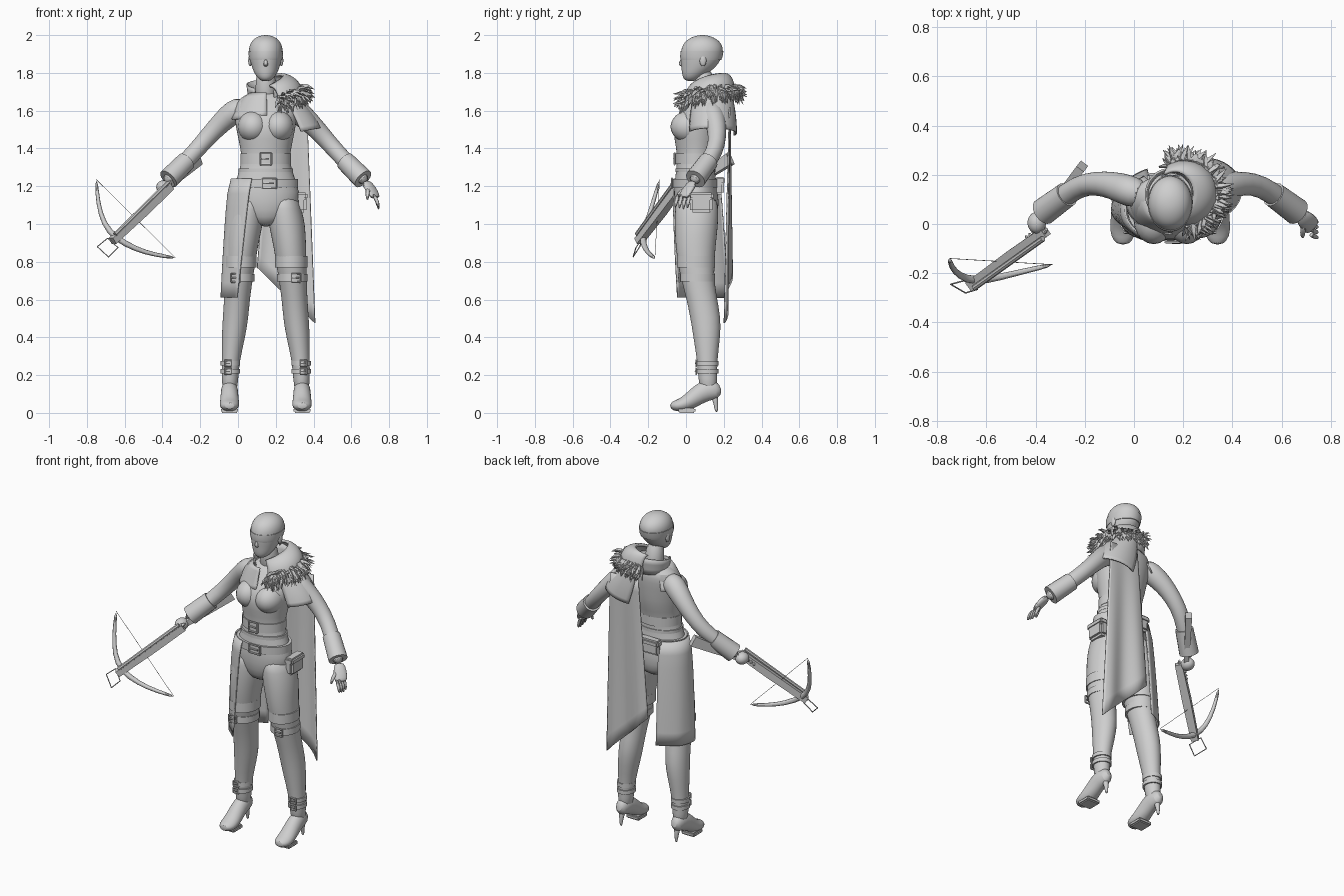
import bpy, bmesh, math, random
from mathutils import Vector, Matrix

random.seed(4)
cube = bpy.data.objects.get("Cube")
if cube:
    bpy.data.objects.remove(cube)

MID = 0.147                      # x of the body's centre plane
X, Y, Z = Vector((1, 0, 0)), Vector((0, 1, 0)), Vector((0, 0, 1))
clay = bpy.data.materials.new("clay_grey")
clay.use_nodes = True
COLOUR = (0.62, 0.62, 0.62, 1)
clay.diffuse_color = COLOUR
clay.node_tree.nodes["Principled BSDF"].inputs["Base Color"].default_value = COLOUR


def finish(bm, name, subdiv=0, thick=0, smooth=True):
    bmesh.ops.recalc_face_normals(bm, faces=bm.faces)
    mesh = bpy.data.meshes.new(name)
    bm.to_mesh(mesh)
    bm.free()
    mesh.materials.append(clay)
    obj = bpy.data.objects.new(name, mesh)
    bpy.context.scene.collection.objects.link(obj)
    if thick:
        obj.modifiers.new("thickness", "SOLIDIFY").thickness = thick
    if subdiv:
        obj.modifiers.new("rounding", "SUBSURF").levels = subdiv
        obj.modifiers["rounding"].render_levels = subdiv
    if smooth:
        bpy.ops.object.select_all(action="DESELECT")
        obj.select_set(True)
        bpy.context.view_layer.objects.active = obj
        bpy.ops.object.shade_smooth_by_angle(angle=math.radians(40))


def add_sweep(bm, rows, sides=16, ref=Y, flat=False):
    """Elliptical rings (x, y, z, rx, ry) skinned along their centres."""
    centres = [Vector(r[:3]) for r in rows]
    rings = []
    for i, row in enumerate(rows):
        t = Z if flat else (centres[min(i + 1, len(rows) - 1)] - centres[max(i - 1, 0)]).normalized()
        u = ref.cross(t).normalized()
        v = t.cross(u)
        ring = []
        for k in range(sides):
            a = math.tau * (k + 0.5) / sides
            ring.append(bm.verts.new(centres[i] + u * row[3] * math.cos(a) + v * row[-1] * math.sin(a)))
        rings.append(ring)
    for low, high in zip(rings, rings[1:]):
        for k in range(sides):
            j = (k + 1) % sides
            bm.faces.new((low[k], low[j], high[j], high[k]))
    bm.faces.new(rings[0])
    bm.faces.new(rings[-1])


def sweep(name, rows, sides=16, ref=Y, flat=False, subdiv=1):
    bm = bmesh.new()
    add_sweep(bm, rows, sides, ref, flat)
    finish(bm, name, subdiv)


def sheet(name, point, nu, nv, thick=0.008):
    """Cloth surface from point(u, v) with u and v in 0..1."""
    bm = bmesh.new()
    grid = [[bm.verts.new(point(i / nu, j / nv)) for j in range(nv + 1)] for i in range(nu + 1)]
    for i in range(nu):
        for j in range(nv):
            bm.faces.new((grid[i][j], grid[i + 1][j], grid[i + 1][j + 1], grid[i][j + 1]))
    finish(bm, name, 0, thick)


def ball(name, centre, size):
    bm = bmesh.new()
    bmesh.ops.create_uvsphere(bm, u_segments=20, v_segments=12, radius=1,
                              matrix=Matrix.Translation(centre) @ Matrix.Diagonal((*size, 1)))
    finish(bm, name)


def box(name, centre, size):
    bm = bmesh.new()
    bmesh.ops.create_cube(bm, size=1, matrix=Matrix.Translation(centre) @ Matrix.Diagonal((*size, 1)))
    bmesh.ops.bevel(bm, geom=bm.edges[:], offset=min(size) * 0.25, segments=2, affect="EDGES")
    finish(bm, name)


def rods(name, segments, radius, sides=6):
    bm = bmesh.new()
    for a, b in segments:
        ref = Y if abs((Vector(b) - Vector(a)).normalized().y) < 0.8 else Z
        add_sweep(bm, [(*a, radius), (*b, radius)], sides, ref)
    finish(bm, name)


def buckle(name, x, y, z, w, h):
    c = [(x - w, y, z - h), (x + w, y, z - h), (x + w, y, z + h), (x - w, y, z + h)]
    prong = [((x - w, y, z), (x + w * 0.6, y - 0.003, z))]
    rods(name, list(zip(c, c[1:] + c[:1])) + prong, 0.005)


def lerp(a, b, t):
    return a + (b - a) * t


def band(name, x, y, z, rx, ry, half):
    e = 0.006
    sweep(name, [(x, y, z - half, rx - e, ry - e), (x, y, z - half, rx, ry),
                 (x, y, z + half, rx, ry), (x, y, z + half, rx - e, ry - e)], 32, flat=True, subdiv=0)


# Head, neck and blindfold
sweep("head", [(MID, y, z, rx, ry) for z, y, rx, ry in (
    (1.755, .025, .025, .03), (1.785, .038, .055, .06), (1.83, .068, .075, .093), (1.88, .08, .088, .112),
    (1.93, .087, .093, .114), (1.97, .087, .076, .092), (1.993, .087, .045, .05), (2, .087, .012, .015))],
    20, flat=True, subdiv=2)
sweep("blindfold", [(MID, .0795, 1.868, .086, .107), (MID, .081, 1.885, .09, .113),
                    (MID, .085, 1.915, .092, .114)], 32, flat=True, subdiv=0)
sweep("neck", [(MID, .11, 1.64, .065), (MID, .105, 1.73, .053), (MID, .085, 1.82, .053)])
sweep("nose", [(MID, -.015, 1.88, .008, .01), (MID, -.026, 1.855, .011, .014), (MID, -.027, 1.84, .014, .012),
               (MID, -.015, 1.832, .01, .008)], 8, flat=True)
ball("lips", (MID, -.012, 1.806), (.022, .009, .008))
for side in (-1, 1):
    ball("ear", (MID + side * .083, .09, 1.865), (.01, .018, .03))

# Torso
sweep("torso", [(MID, y, z, rx, ry) for z, y, rx, ry in (
    (.985, .06, .05, .07), (1.03, .06, .13, .108), (1.12, .055, .193, .122), (1.22, .05, .165, .112),
    (1.3, .05, .133, .1), (1.37, .055, .128, .102), (1.45, .06, .147, .123), (1.53, .06, .162, .132),
    (1.61, .09, .172, .112), (1.665, .115, .145, .087), (1.7, .115, .08, .065))], 24, flat=True)
for side in (-1, 1):
    ball("bust", (MID + side * .067, .018, 1.515), (.082, .1, .085))
band("corset_belt", MID, .052, 1.345, .135, .108, .028)
band("corset_hem", MID, .05, 1.285, .145, .107, .01)
band("hip_belt", MID, .05, 1.215, .172, .12, .024)
buckle("corset_buckle", MID, -.06, 1.345, .03, .03)
buckle("hip_buckle", MID + .02, -.074, 1.215, .038, .026)
box("hip_pouch", (.335, .08, 1.11), (.055, .12, .1))
box("hip_pouch_flap", (.338, .08, 1.148), (.06, .13, .04))
box("back_pouch", (MID - .02, .175, 1.2), (.14, .05, .09))
box("back_pouch_flap", (MID - .02, .18, 1.23), (.15, .055, .04))

# Legs, shoes and straps
for side in (-1, 1):
    tag = "left_" if side > 0 else "right_"
    sweep(tag + "leg", [(MID + side * dx, y, z, rx, ry) for z, dx, y, rx, ry in (
        (1.16, .09, .055, .075, .105), (1.08, .098, .057, .092, .117), (1, .112, .055, .099, .117),
        (.88, .128, .05, .087, .108), (.74, .14, .055, .078, .092), (.62, .151, .08, .069, .082),
        (.5, .16, .105, .069, .082), (.4, .171, .11, .063, .072), (.28, .185, .112, .048, .054),
        (.18, .19, .115, .045, .05), (.1, .19, .12, .038, .045))], 18, flat=True)
    band(tag + "shorts_hem", MID + side * .135, .053, .8, .086, .101, .03)
    band(tag + "thigh_strap", MID + side * .141, .06, .715, .081, .093, .02)
    buckle(tag + "thigh_buckle", MID + side * .16, -.035, .715, .025, .022)
    foot = MID + side * .192
    sweep(tag + "shoe", [(foot, y, z, rx, rz) for y, z, rx, rz in (
        (.185, .13, .015, .02), (.165, .12, .038, .05), (.11, .125, .046, .06), (.05, .085, .048, .05),
        (0, .048, .053, .042), (-.05, .036, .052, .032), (-.085, .038, .024, .018))], 16, Z)
    sweep(tag + "heel", [(foot, .15, .1, .026), (foot, .158, .05, .011), (foot, .162, 0, .009)], 10)
    box(tag + "sole", (foot, .005, .013), (.09, .09, .026))
    for z in (.22, .262):
        band(tag + "ankle_strap", MID + side * .188, .113, z, .053, .059, .012)
        buckle(tag + "ankle_buckle", MID + side * .2, .054, z, .018, .015)

    # Arms mirror each other about the body's centre plane
    def arm_row(x, y, z, r):
        return (MID + side * (x - MID), y, z, r)
    sweep(tag + "arm", [arm_row(*p) for p in (
        (.25, .115, 1.63, .055), (.315, .135, 1.597, .068), (.38, .158, 1.54, .057), (.45, .167, 1.465, .05),
        (.52, .155, 1.385, .046), (.6, .097, 1.3, .046), (.685, .03, 1.215, .03))], 14, Z)
    sweep(tag + "cuff", [arm_row(*p) for p in (
        (.567, .12, 1.333, .047), (.567, .12, 1.333, .052), (.662, .05, 1.238, .056),
        (.662, .05, 1.238, .045))], 18, Z, subdiv=0)

# Open left hand
sweep("left_palm", [(.675, .04, 1.225, .03, .022), (.7, .015, 1.19, .04, .02), (.722, -.01, 1.15, .04, .016),
                    (.728, -.015, 1.138, .03, .012)], 12, Z)
for k in range(4):
    y = .02 - k * .021
    sweep("left_finger", [(.715, y, 1.16, .011), (.738, y - .008, 1.12, .011),
                          (.746, y - .014, 1.075 + .006 * abs(k - 1), .007)], 8)
sweep("left_thumb", [(.69, 0, 1.19, .014), (.685, -.04, 1.16, .012), (.685, -.055, 1.125, .007)], 8, X)

# Right hand gripping the stock
ball("right_fist", (-.395, .005, 1.195), (.038, .044, .036))
for k in range(4):
    p = Vector((-.375 - k * .013, -.015 - k * .01, 1.2 - k * .013))
    sweep("right_finger", [(*(p + X * .025 + Z * .02), .011), (*(p - Y * .035), .012),
                           (*(p - X * .03 - Z * .025), .009)], 8)

# Crossbow
sweep("crossbow_butt", [(-.21, .235, 1.345, .026, .045), (-.29, .13, 1.275, .024, .036),
                        (-.38, .01, 1.195, .018, .022)], 4, Z, subdiv=0)
sweep("crossbow_stock", [(-.36, -.03, 1.2, .03, .028), (-.5, -.13, 1.067, .034, .03),
                         (-.665, -.25, .91, .03, .026)], 4, Z, subdiv=0)
rods("crossbow_rail", [((-.37, -.06, 1.22), (-.65, -.26, .945))], .012, 8)
tips = (-.75, -.14, 1.235), (-.33, -.165, .82)
sweep("crossbow_limbs", [(*tips[0], .01), (-.742, -.175, 1.11, .012), (-.712, -.21, 1, .015),
                         (-.65, -.235, .925, .02), (-.54, -.215, .865, .015), (-.44, -.19, .837, .012),
                         (*tips[1], .01)], 8)
rods("crossbow_string", [tips], .0013)
stirrup = [(-.745, -.245, .88), (-.69, -.23, .925), (-.635, -.265, .875), (-.685, -.28, .825)]
rods("crossbow_stirrup", zip(stirrup, stirrup[1:] + stirrup[:1]), .003)


# Side skirt wrapping the right hip
def skirt_point(u, v):
    a = math.pi + lerp(lerp(1.15, .87, v), -1.15, u)
    w = math.sqrt(v)
    fold = .004 * v * math.sin(u * 14)
    return (MID + lerp(.185, .238, w) * math.cos(a) + fold,
            lerp(.055, .075, v) + lerp(.132, .16, w) * math.sin(a) + fold, lerp(1.24, .61, v))


# Cape hanging from the left shoulder, hem cut at a slant
def cape_point(u, v):
    x = lerp(lerp(.17, .1, v), lerp(.365, .41, v), u)
    y = .235 + .015 * math.sin(u * 9) * v - .035 * u * u * v
    return (x, y, lerp(1.62, lerp(.77, .475, u), v))


# Mantle over the left shoulder
def mantle_point(u, v):
    a = lerp(-1.25, 2, u)
    bulge = math.sin(v * math.pi / 2)
    return (lerp(.2, .285, v) + lerp(.08, .155, bulge) * math.cos(a),
            .14 + lerp(.1, .13, bulge) * math.sin(a), lerp(1.715, 1.48 + .03 * math.cos(a), v))


# Short jacket front on the right and the standing collar
def jacket_point(u, v):
    a = lerp(4.75, 2.2, u)
    return (MID + lerp(.085, .182, v ** .6) * math.cos(a), .09 + lerp(.09, .132, v) * math.sin(a),
            lerp(1.695, 1.575 - .02 * math.sin(u * 3), v))


def collar_point(u, v):
    a = lerp(-1.1, 4.1, u)
    return (MID + lerp(.085, .095, v) * math.cos(a), .12 + lerp(.085, .1, v) * math.sin(a),
            lerp(1.66, 1.74 + .025 * math.sin(a), v))


# Folded collar over the left shoulder, high at the neck and drooping outward
def fold_point(u, v):
    a = lerp(-1.5, 2.1, u)
    drop = 1 - math.cos(v * math.pi / 2)
    reach = math.sin(v * math.pi / 2)
    top = lerp(1.735, 1.8, math.sin(u * math.pi * .75))
    return (lerp(.16, .205, reach) + lerp(.08, .135, reach) * math.cos(a),
            .125 + lerp(.09, .135, reach) * math.sin(a), top - .095 * drop)


sheet("side_skirt", skirt_point, 24, 8)
sheet("cape", cape_point, 20, 12)
sheet("shoulder_mantle", mantle_point, 20, 10)
sheet("jacket", jacket_point, 18, 6)
sheet("collar", collar_point, 24, 3)
sheet("folded_collar", fold_point, 24, 8, .015)

# Fur trim: random tufts hanging along the folded collar's edge
bm = bmesh.new()
for n in range(260):
    root = Vector(fold_point(random.random(), random.uniform(.75, 1)))
    out = (root - Vector((.2, .125, root.z))).normalized()
    way = (out * .45 + Z * random.uniform(-1.2, .1) + X * random.uniform(-.4, .4)).normalized()
    mid, end = root + way * .035, root + way * random.uniform(.05, .075) - Z * .01
    add_sweep(bm, [(*root, .011), (*mid, .011, .007), (*end, .001)], 4, Vector((.3, .5, .8)))
finish(bm, "fur_tufts", smooth=False)
